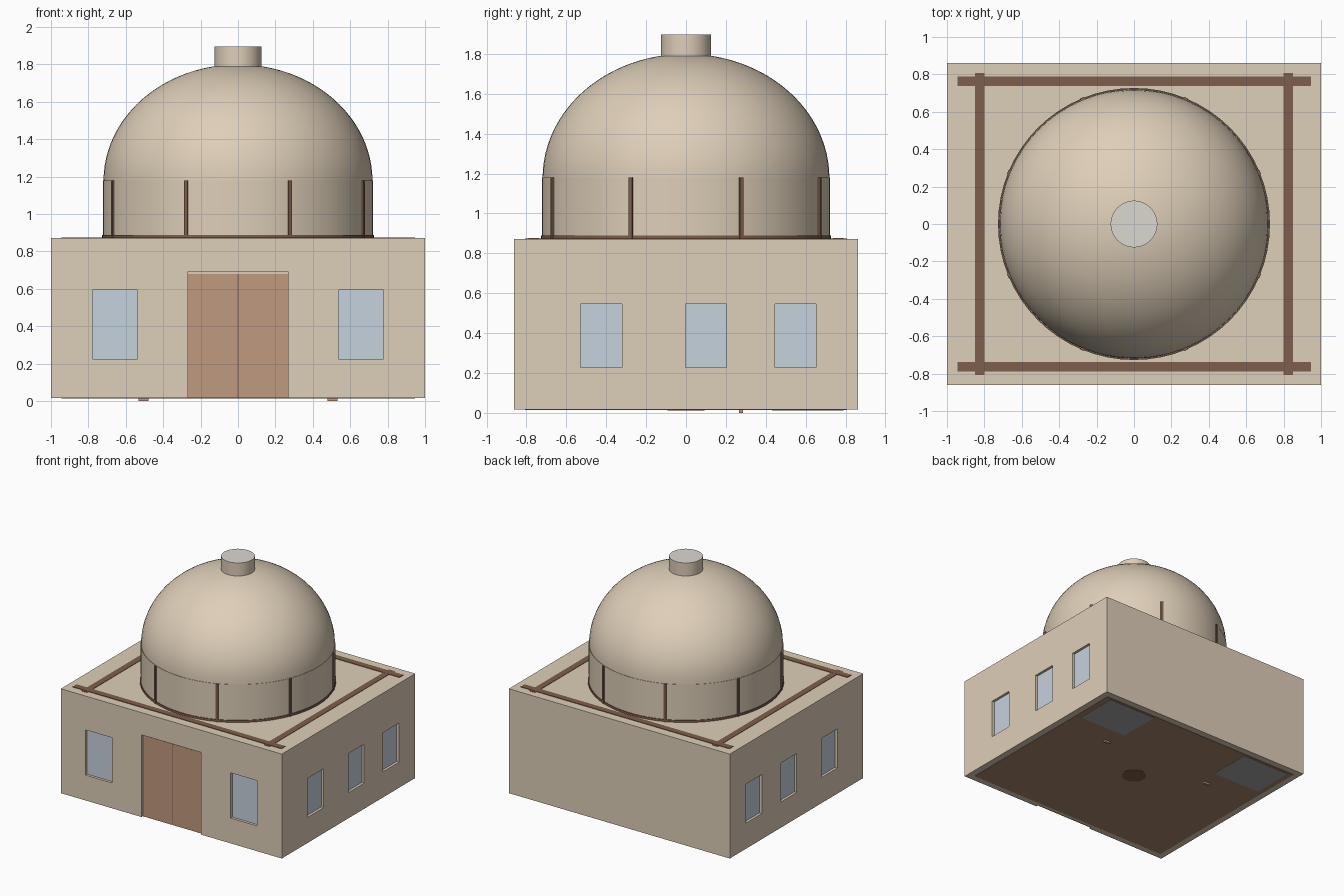
import bpy, bmesh, math

if "Cube" in bpy.data.objects:
    bpy.data.objects.remove(bpy.data.objects["Cube"])


def material(name, rgb):
    m = bpy.data.materials.new(name)
    m.diffuse_color = (*rgb, 1)
    m.use_nodes = True
    m.node_tree.nodes["Principled BSDF"].inputs["Base Color"].default_value = m.diffuse_color
    return m


PLASTER = material("plaster", (0.73, 0.62, 0.48))
WOOD = material("door wood", (0.53, 0.32, 0.21))
BEAM = material("dark timber", (0.21, 0.112, 0.07))
GLASS = material("window glass", (0.565, 0.645, 0.716))
CAP = material("pale grey", (0.715, 0.686, 0.638))
FLOOR = material("floor boards", (0.40, 0.245, 0.156))
SLAB = material("mid grey", (0.38, 0.38, 0.38))


def mesh_object(name, bm, mat):
    me = bpy.data.meshes.new(name)
    bm.to_mesh(me)
    bm.free()
    ob = bpy.data.objects.new(name, me)
    bpy.context.collection.objects.link(ob)
    me.materials.append(mat)
    return ob


def box(name, x, y, z, mat):
    """Box from (low, high) ranges on each axis."""
    bm = bmesh.new()
    bmesh.ops.create_cube(bm, size=1)
    for v in bm.verts:
        for i, (a, b) in enumerate((x, y, z)):
            v.co[i] = a if v.co[i] < 0 else b
    return mesh_object(name, bm, mat)


def lathe(name, profile, mat, steps=64):
    """Spin a (radius, height) profile around z."""
    bm = bmesh.new()
    vs = [bm.verts.new((r, 0, z)) for r, z in profile]
    es = [bm.edges.new(p) for p in zip(vs, vs[1:])]
    bmesh.ops.spin(bm, geom=vs + es, cent=(0, 0, 0), axis=(0, 0, 1),
                   angle=math.tau, steps=steps, use_merge=False)
    bmesh.ops.remove_doubles(bm, verts=bm.verts, dist=1e-4)
    bmesh.ops.recalc_face_normals(bm, faces=bm.faces)
    ob = mesh_object(name, bm, mat)
    bpy.ops.object.select_all(action='DESELECT')
    ob.select_set(True)
    bpy.context.view_layer.objects.active = ob
    bpy.ops.object.shade_smooth_by_angle(angle=math.radians(30))
    return ob


HX, HY, Z0, Z1, DEEP = 1.0, 0.862, 0.018, 0.872, 0.025

# Square building block
walls = box("walls", (-HX, HX), (-HY, HY), (Z0, Z1), PLASTER)


def recess(x, y, z):
    """Cut a shallow opening into the walls."""
    cutter = box("opening_cutter", x, y, z, PLASTER)
    cutter.hide_render = True
    mod = walls.modifiers.new("opening", 'BOOLEAN')
    mod.operation, mod.solver, mod.object = 'DIFFERENCE', 'EXACT', cutter
    bpy.context.view_layer.objects.active = walls
    bpy.ops.object.modifier_apply(modifier=mod.name)
    bpy.data.objects.remove(cutter)


# Front and side windows, mirrored left to right
for s in (-1, 1):
    x = sorted((s * 0.537, s * 0.777))
    z = (0.225, 0.595)
    recess(x, (-HY - 0.1, -HY + DEEP), z)
    box("front_window", x, (-HY + DEEP - 0.004, -HY + DEEP + 0.004), z, GLASS)
    for yc in (-0.425, 0.1, 0.55):
        y, z2 = (yc - 0.103, yc + 0.103), (0.228, 0.547)
        recess(sorted((s * (HX + 0.1), s * (HX - DEEP))), y, z2)
        box("side_window", sorted((s * (HX - DEEP + 0.004), s * (HX - DEEP - 0.004))),
            y, z2, GLASS)

# Double door in its opening
recess((-0.27, 0.27), (-HY - 0.1, -HY + DEEP), (-0.1, 0.69))
for s in (-1, 1):
    box("door_leaf", sorted((s * 0.003, s * 0.268)),
        (-HY + DEEP - 0.008, -HY + DEEP + 0.004), (Z0, 0.68), WOOD)
box("door_gap", (-0.003, 0.003), (-HY + DEEP - 0.003, -HY + DEEP + 0.004),
    (Z0, 0.68), BEAM)

# Underside: floor, hearth foot, slabs and small feet
box("floor", (-0.945, 0.945), (-0.807, 0.807), (Z0 - 0.003, Z0 + 0.003), FLOOR)
lathe("hearth_foot", [(0, Z0 - 0.005), (0.094, Z0 - 0.005), (0.094, Z0 + 0.002)], BEAM, 32)
for s in (-1, 1):
    box("floor_slab", sorted((s * 0.46, s * 0.9)), (0.43, 0.79),
        (Z0 - 0.005, Z0 + 0.002), SLAB)
    box("foot", sorted((s * 0.478, s * 0.532)), (0.265, 0.285), (0, Z0 + 0.002), WOOD)

# Roof beams, crossing near the corners
for s in (-1, 1):
    box("long_roof_beam", (-0.945, 0.945), (s * 0.763 - 0.026, s * 0.763 + 0.026),
        (Z1 - 0.01, Z1 + 0.004), BEAM)
    box("short_roof_beam", (s * 0.825 - 0.026, s * 0.825 + 0.026), (-0.806, 0.806),
        (Z1 - 0.01, Z1 + 0.003), BEAM)

# Drum, base ring and dome
lathe("drum", [(0.722, Z1 - 0.01), (0.722, 1.18), (0.717, 1.18)], PLASTER)
lathe("base_ring", [(0.715, Z1), (0.727, Z1), (0.727, 0.889), (0.715, 0.889)], BEAM)
lathe("dome", [(0.719 * math.cos(a), 1.178 + 0.622 * math.sin(a))
               for a in (math.pi / 2 * i / 24 for i in range(25))], PLASTER)

# Eight upright posts around the drum
for k in range(8):
    post = box("drum_post", (0.71, 0.73), (-0.01, 0.01), (Z1, 1.18), BEAM)
    post.rotation_euler.z = math.radians(22.5 + 45 * k)

# Chimney with a pale cap
lathe("chimney", [(0.125, 1.75), (0.125, 1.893), (0, 1.893)], PLASTER, 48)
lathe("chimney_cap", [(0.125, 1.893), (0.125, 1.897), (0, 1.897)], CAP, 48)
